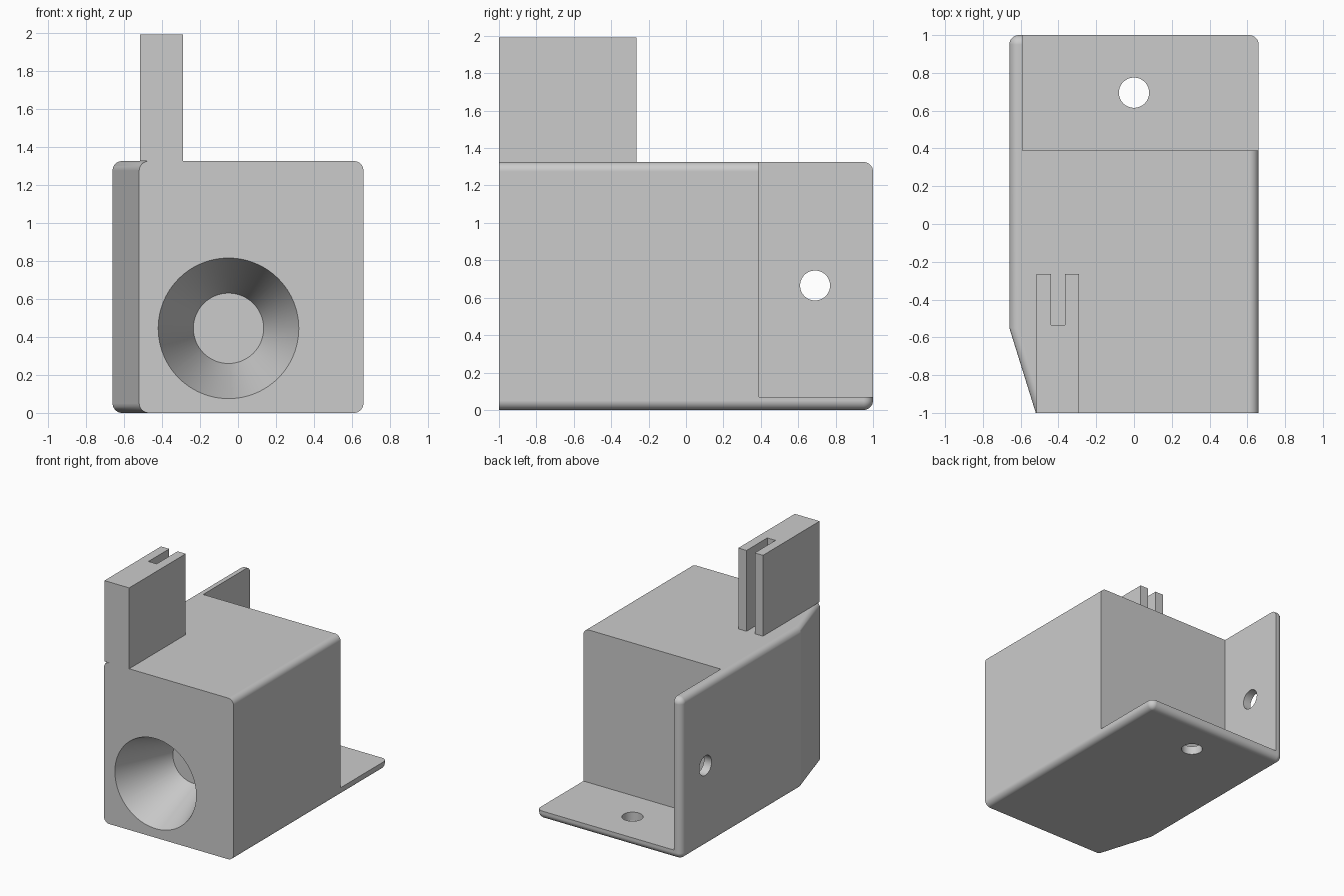
import bpy, bmesh
from math import pi, sin, cos, radians
from mathutils import Matrix, Vector

if "Cube" in bpy.data.objects:
    bpy.data.objects.remove(bpy.data.objects["Cube"], do_unlink=True)

GREY = (0.6, 0.6, 0.6, 1)
grey = bpy.data.materials.new("plain_grey")
grey.use_nodes = True
grey.diffuse_color = GREY
grey.node_tree.nodes["Principled BSDF"].inputs["Base Color"].default_value = GREY

LEFT, RIGHT, HEIGHT = 0.66, -0.66, 1.325
FRONT, BACK = -1.0, 1.0
ROUND, STEPS = 0.05, 8
WALL = 0.07


def add_object(name, bm):
    bmesh.ops.recalc_face_normals(bm, faces=bm.faces)
    mesh = bpy.data.meshes.new(name)
    bm.to_mesh(mesh)
    bm.free()
    mesh.materials.append(grey)
    obj = bpy.data.objects.new(name, mesh)
    bpy.context.collection.objects.link(obj)
    return obj


def rounded_ring(bm, y, right, inset=0.0):
    """Rounded rectangle across the body at depth y."""
    r = ROUND - inset
    corners = [(LEFT - ROUND, HEIGHT - ROUND), (right + ROUND, HEIGHT - ROUND),
               (right + ROUND, ROUND), (LEFT - ROUND, ROUND)]
    for quarter, (cx, cz) in enumerate(corners):
        for i in range(STEPS + 1):
            a = (quarter + i / STEPS) * pi / 2
            bm.verts.new((cx + r * cos(a), y, cz + r * sin(a)))


def cone_cutter(name, centre, r1, r2, depth, turn):
    bm = bmesh.new()
    bmesh.ops.create_cone(bm, cap_ends=True, segments=96, radius1=r1, radius2=r2,
                          depth=depth, matrix=Matrix.Translation(centre) @ turn)
    return add_object(name, bm)


def box_cutter(name, low, high):
    low, high = Vector(low), Vector(high)
    bm = bmesh.new()
    bmesh.ops.create_cube(bm, size=1, matrix=Matrix.Translation((low + high) / 2)
                          @ Matrix.Diagonal((*(high - low), 1)))
    return add_object(name, bm)


def cut(obj, cutter):
    cutter.hide_render = True
    mod = obj.modifiers.new("cut", 'BOOLEAN')
    mod.operation = 'DIFFERENCE'
    mod.solver = 'EXACT'
    mod.object = cutter
    bpy.context.view_layer.objects.active = obj
    bpy.ops.object.modifier_apply(modifier=mod.name)
    bpy.data.objects.remove(cutter, do_unlink=True)


# Body: flat front, tapered right front corner, rounded long edges and back
bm = bmesh.new()
rounded_ring(bm, FRONT, -0.52)
rounded_ring(bm, -0.55, RIGHT)
for i in range(STEPS + 1):
    a = i / STEPS * pi / 2
    rounded_ring(bm, BACK - ROUND * (1 - sin(a)), RIGHT, ROUND * (1 - cos(a)))
bmesh.ops.remove_doubles(bm, verts=bm.verts, dist=1e-5)
hull = bmesh.ops.convex_hull(bm, input=bm.verts)
bmesh.ops.dissolve_limit(bm, angle_limit=radians(0.2), verts=bm.verts, edges=bm.edges)
body = add_object("body", bm)

# Rear recess that leaves the floor flange and the side flange
cut(body, box_cutter("recess_cutter", (RIGHT + WALL, 0.39, WALL), (2, 2, 3)))

# Funnel in the front
cut(body, cone_cutter("funnel_cutter", (-0.05, -0.765, 0.445), 0.3775, 0.185, 0.51,
                      Matrix.Rotation(-pi / 2, 4, 'X')))

# Screw holes through the two flanges
cut(body, cone_cutter("floor_hole_cutter", (0, 0.695, 0), 0.08, 0.08, 0.4, Matrix()))
cut(body, cone_cutter("side_hole_cutter", (RIGHT, 0.69, 0.665), 0.08, 0.08, 0.4,
                      Matrix.Rotation(pi / 2, 4, 'Y')))

# Slotted post on top: fork-shaped outline extruded upward
outline = [(-0.515, FRONT), (-0.29, FRONT), (-0.29, -0.265), (-0.365, -0.265),
           (-0.365, -0.535), (-0.44, -0.535), (-0.44, -0.265), (-0.515, -0.265)]
bm = bmesh.new()
face = bm.faces.new([bm.verts.new((x, y, HEIGHT)) for x, y in outline])
top = bmesh.ops.extrude_face_region(bm, geom=[face], use_keep_orig=True)["geom"]
bmesh.ops.translate(bm, vec=(0, 0, 1.99 - HEIGHT),
                    verts=[v for v in top if isinstance(v, bmesh.types.BMVert)])
add_object("slotted_post", bm)

# Smooth the rounded edges and holes only
bpy.ops.object.select_all(action='DESELECT')
body.select_set(True)
bpy.context.view_layer.objects.active = body
bpy.ops.object.shade_smooth_by_angle(angle=radians(14))
normals = body.modifiers.new("flat_face_normals", 'WEIGHTED_NORMAL')
normals.keep_sharp = True
